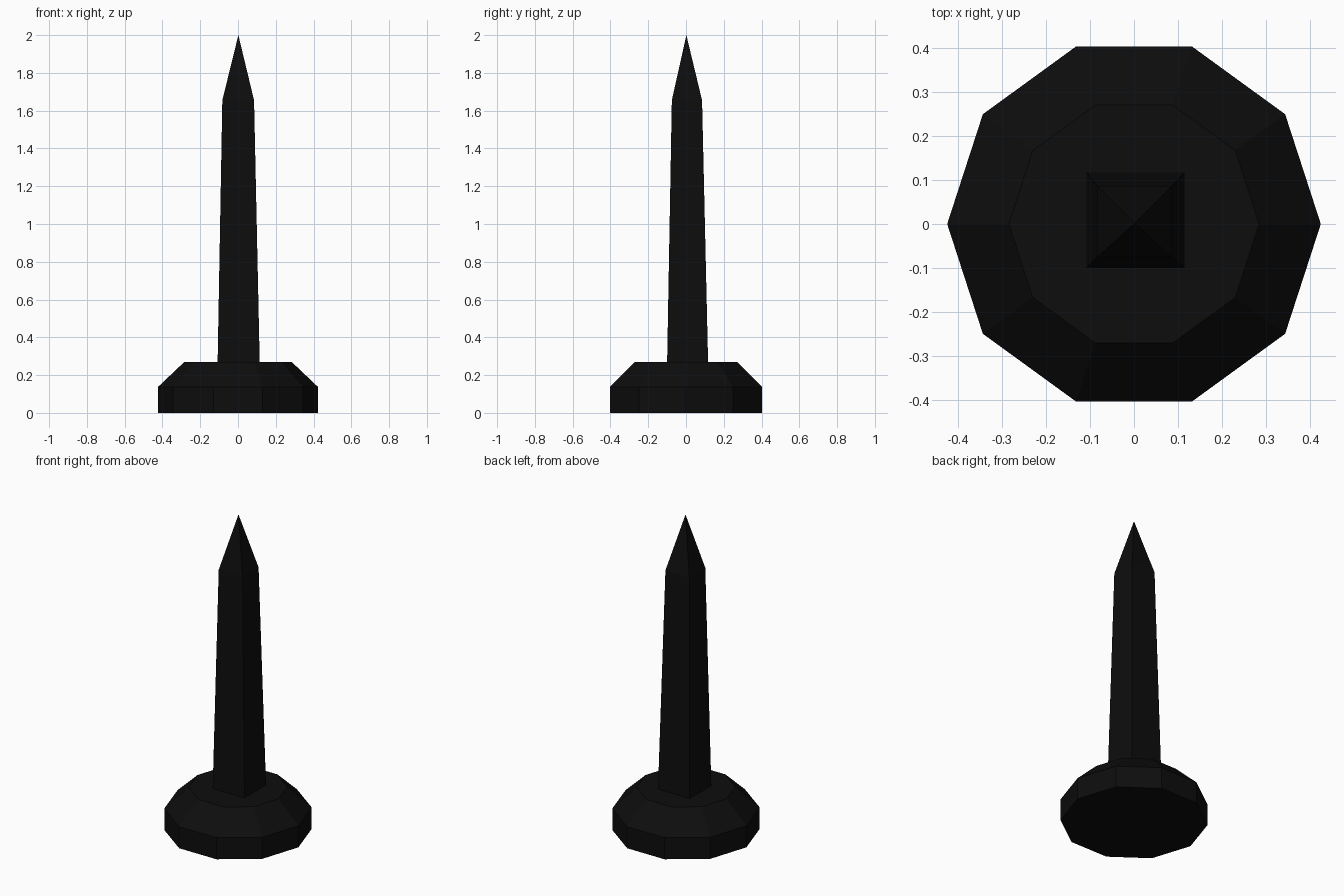
import bpy, bmesh, math

if "Cube" in bpy.data.objects:
    bpy.data.objects.remove(bpy.data.objects["Cube"])

black = bpy.data.materials.new("near black stone")
black.diffuse_color = (0.004, 0.004, 0.004, 1)
black.use_nodes = True
black.node_tree.nodes["Principled BSDF"].inputs["Base Color"].default_value = black.diffuse_color


def loft(name, rings, tip=None):
    """Join rings of equal size with flat quads; close with a cap or a point."""
    bm = bmesh.new()
    loops = [[bm.verts.new(p) for p in ring] for ring in rings]
    n = len(loops[0])
    for a, b in zip(loops, loops[1:]):
        for i in range(n):
            j = (i + 1) % n
            bm.faces.new((a[i], a[j], b[j], b[i]))
    bm.faces.new(loops[0][::-1])
    if tip:
        t = bm.verts.new(tip)
        for i in range(n):
            bm.faces.new((loops[-1][i], loops[-1][(i + 1) % n], t))
    else:
        bm.faces.new(loops[-1])
    bmesh.ops.recalc_face_normals(bm, faces=bm.faces)
    me = bpy.data.meshes.new(name)
    bm.to_mesh(me)
    bm.free()
    me.materials.append(black)
    ob = bpy.data.objects.new(name, me)
    bpy.context.collection.objects.link(ob)
    return ob


def decagon(r, z):
    return [(r * math.cos(i * math.tau / 10), r * math.sin(i * math.tau / 10), z)
            for i in range(10)]


def rect(x0, x1, y0, y1, z):
    return [(x0, y0, z), (x1, y0, z), (x1, y1, z), (x0, y1, z)]


# ten-sided base with a wide chamfer
loft("base", [decagon(0.424, 0), decagon(0.424, 0.137), decagon(0.284, 0.27)])

# tapered square shaft with a pyramid point, slightly off centre
loft("obelisk", [rect(-0.108, 0.115, -0.1, 0.117, 0.265),
                 rect(-0.083, 0.085, -0.075, 0.085, 1.655)], tip=(0.002, 0.002, 2.0))
